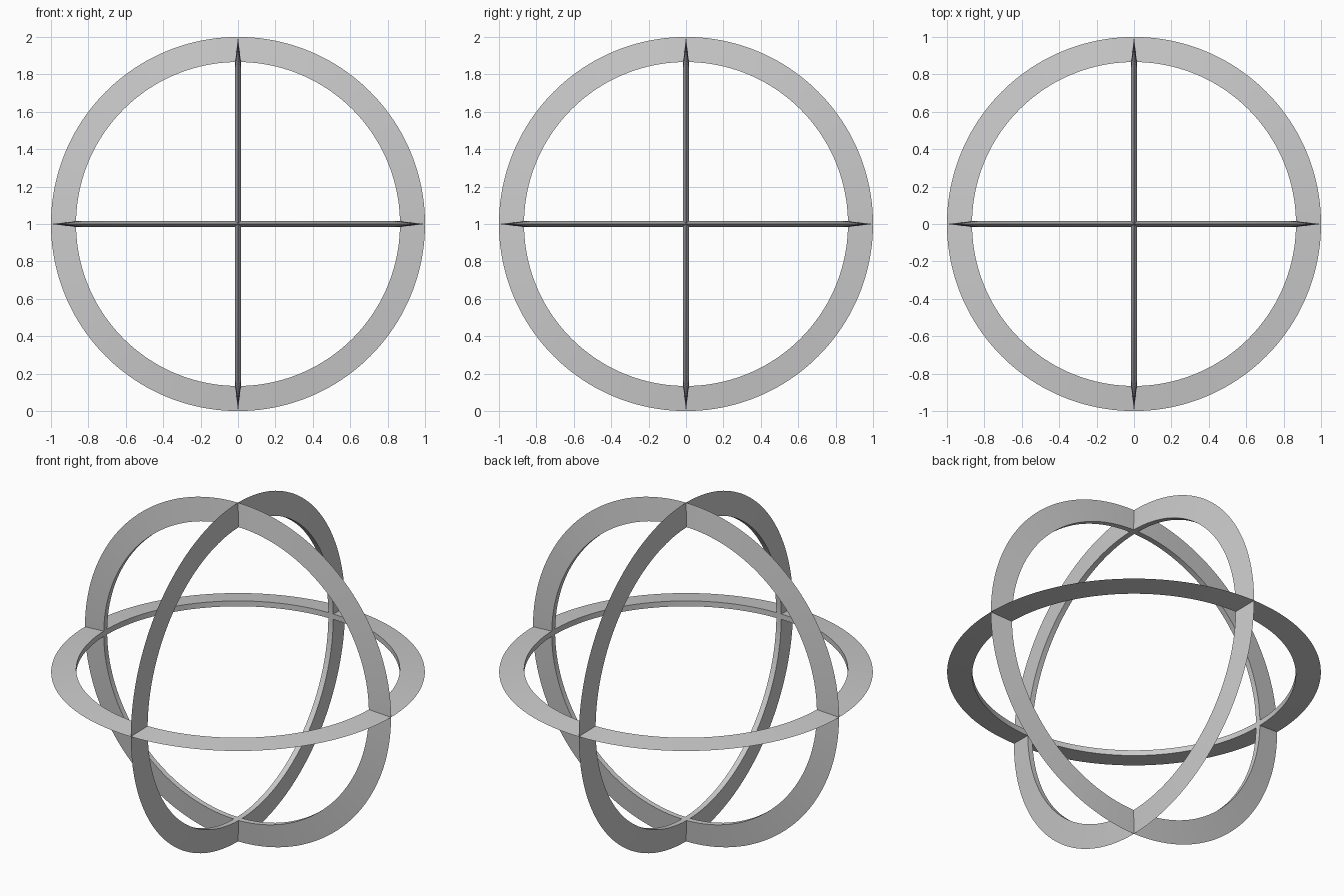
import bpy, bmesh
from math import cos, sin, pi

if "Cube" in bpy.data.objects:
    bpy.data.objects.remove(bpy.data.objects["Cube"])

SEG = 160
# Blade-like section (radius, offset): sharp outer edge, narrow flat inner face
PROFILE = [(1.0, 0.0), (0.866, 0.016), (0.866, -0.016)]


def ring(name, rotation):
    bm = bmesh.new()
    loops = []
    for i in range(SEG):
        a = 2 * pi * i / SEG
        loops.append([bm.verts.new((r * cos(a), r * sin(a), h)) for r, h in PROFILE])
    n = len(PROFILE)
    for i in range(SEG):
        p, q = loops[i], loops[(i + 1) % SEG]
        for j in range(n):
            k = (j + 1) % n
            bm.faces.new((p[j], q[j], q[k], p[k]))
    bmesh.ops.recalc_face_normals(bm, faces=bm.faces)
    # Smooth around the ring, crisp along the three rims
    for f in bm.faces:
        f.smooth = True
    for e in bm.edges:
        if e.calc_face_angle(0) > 0.17:
            e.smooth = False
    mesh = bpy.data.meshes.new(name)
    bm.to_mesh(mesh)
    bm.free()
    ob = bpy.data.objects.new(name, mesh)
    ob.location = (0, 0, 1)
    ob.rotation_euler = rotation
    bpy.context.collection.objects.link(ob)


# Three mutually perpendicular rings
ring("horizontal_ring", (0, 0, 0))
ring("front_ring", (pi / 2, 0, 0))
ring("side_ring", (0, pi / 2, 0))
